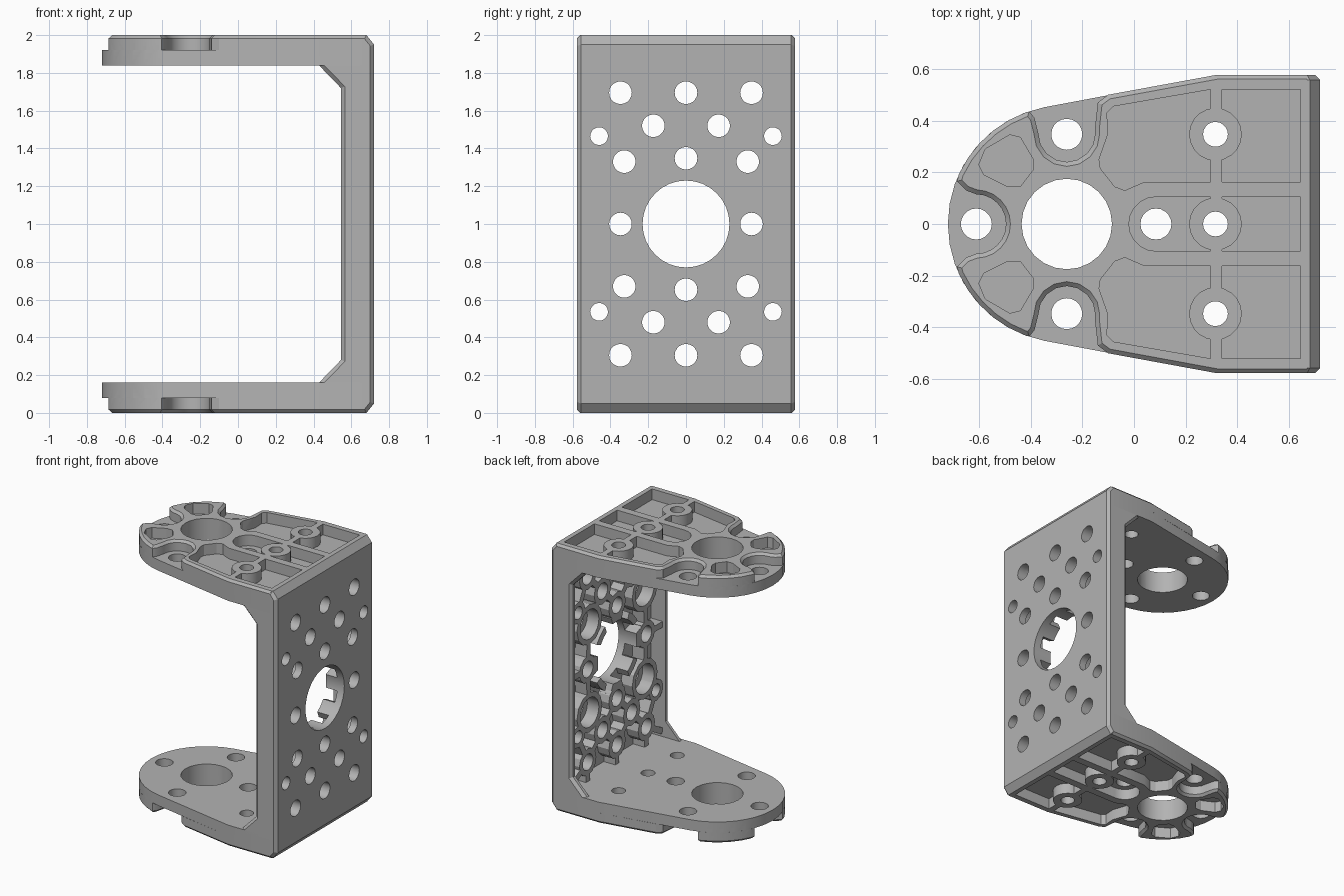
import bpy, bmesh, math
from mathutils import Matrix, Vector

if "Cube" in bpy.data.objects:
    bpy.data.objects.remove(bpy.data.objects["Cube"], do_unlink=True)

grey = bpy.data.materials.new("plain_grey")
grey.use_nodes = True
grey.diffuse_color = (0.45, 0.45, 0.45, 1)
grey.node_tree.nodes["Principled BSDF"].inputs["Base Color"].default_value = (0.45, 0.45, 0.45, 1)

HALF = 0.577      # half depth of the bracket
FLOOR = 1.92      # floor level of the pockets in an arm


def circle(cx, cy, r, n=20, start=0.0, sweep=math.tau):
    count = n if sweep == math.tau else n + 1
    return [(cx + r * math.cos(start + sweep * i / n),
             cy + r * math.sin(start + sweep * i / n)) for i in range(count)]


def mirrored(half):
    """Close a half outline (y >= 0, running from +x to -x) across y = 0."""
    return half + [(x, -y) for x, y in reversed(half) if abs(y) > 1e-5]


def flip(pts):
    return [(x, -y) for x, y in pts]


def prism(bm, pts, lo, hi, axis="z"):
    """Extrude a closed 2D outline along an axis."""
    place = {"z": lambda a, b, h: (a, b, h),
             "y": lambda a, b, h: (a, h, b),
             "x": lambda a, b, h: (h, a, b)}[axis]
    low = [bm.verts.new(place(a, b, lo)) for a, b in pts]
    high = [bm.verts.new(place(a, b, hi)) for a, b in pts]
    faces = [bm.faces.new(low), bm.faces.new(high)]
    for i in range(len(pts)):
        j = (i + 1) % len(pts)
        faces.append(bm.faces.new((low[i], low[j], high[j], high[i])))
    bmesh.ops.recalc_face_normals(bm, faces=faces)


def bevel(bm, rule, width):
    edges = [e for e in bm.edges if rule(*(v.co for v in e.verts))]
    bmesh.ops.bevel(bm, geom=edges, offset=width, segments=1,
                    affect="EDGES", clamp_overlap=True)


def finish(bm, name):
    mesh = bpy.data.meshes.new(name)
    bm.to_mesh(mesh)
    bm.free()
    mesh.materials.append(grey)
    obj = bpy.data.objects.new(name, mesh)
    bpy.context.collection.objects.link(obj)
    return obj


def solid(name, outlines, lo, hi, axis="z"):
    bm = bmesh.new()
    for pts in outlines:
        prism(bm, pts, lo, hi, axis)
    return finish(bm, name)


def boolean(obj, other, operation="DIFFERENCE", keep=False):
    mod = obj.modifiers.new("cut", "BOOLEAN")
    mod.operation, mod.object, mod.solver = operation, other, "EXACT"
    mod.use_self = True
    bpy.context.view_layer.objects.active = obj
    bpy.ops.object.modifier_apply(modifier=mod.name)
    if not keep:
        bpy.data.objects.remove(other, do_unlink=True)


# Arm: full lower layer, and an upper layer with three open notches
nose = circle(-0.26, 0, 0.46, 8, math.radians(101), math.radians(79))
nose[-1] = (-0.72, 0)
side = [(0.67, HALF), (0.32, HALF)]
arm = solid("upper_arm", [mirrored(side + nose)], 1.84, FLOOR)

notch = [(-0.1, 0.5), (-0.14, 0.47), (-0.15, 0.38)]
notch += circle(-0.26, 0.35, 0.11, 8, 0, -math.pi) + [(-0.385, 0.41), (-0.405, 0.435)]
lobe = circle(-0.26, 0, 0.46, 5, math.radians(110), math.radians(45))
mouth = [(-0.685, 0.165), (-0.65, 0.13)] + circle(-0.61, 0, 0.115, 6, math.pi / 2, -math.pi / 2)
bm = bmesh.new()
prism(bm, mirrored(side + notch + lobe + mouth), FLOOR, 2.0)
bevel(bm, lambda a, b: min(a.z, b.z) > 1.99 and min(a.x, b.x) < 0.66, 0.017)
top_layer = finish(bm, "arm_top_layer")
boolean(arm, top_layer, "UNION")

# Arm pockets, leaving round bosses and straight ribs standing
front = [(0.295, 0.52), (-0.08, 0.455), (-0.105, 0.43), (-0.1, 0.35), (-0.135, 0.25),
         (-0.13, 0.215), (-0.075, 0.145), (-0.035, 0.13), (0.04, 0.163), (0.295, 0.163)]
rear = [(0.34, 0.163), (0.645, 0.163), (0.645, 0.52), (0.34, 0.52)]
toe = [(-0.6, 0.23), (-0.575, 0.29), (-0.48, 0.345), (-0.44, 0.335), (-0.39, 0.25),
       (-0.39, 0.21), (-0.44, 0.145), (-0.49, 0.145), (-0.58, 0.19)]
slot = circle(0.085, 0, 0.105, 10, math.pi / 2, math.pi) + [(0.295, -0.105), (0.295, 0.105)]
bay = [(0.34, -0.105), (0.645, -0.105), (0.645, 0.105), (0.34, 0.105)]
pockets = solid("pocket_cutter", [front, rear, toe, flip(front), flip(rear), flip(toe), slot, bay],
                FLOOR, 2.1)
bosses = solid("boss_keeper", [circle(0.315, y, 0.102) for y in (-0.347, 0, 0.347)], 1.8, 2.2)
boolean(pockets, bosses)
boolean(arm, pockets)

# Arm bores
bores = [circle(-0.26, 0, 0.175, 24), circle(-0.61, 0, 0.06), circle(0.085, 0, 0.06)]
bores += [circle(-0.26, s * 0.347, 0.06) for s in (-1, 1)]
bores += [circle(0.315, y, 0.048) for y in (-0.347, 0, 0.347)]
boolean(arm, solid("bore_cutter", bores, 1.7, 2.1))

# Lower arm is the upper one reflected about mid height
lower = arm.copy()
lower.data = arm.data.copy()
lower.name = "lower_arm"
bpy.context.collection.objects.link(lower)
bm = bmesh.new()
bm.from_mesh(lower.data)
bm.transform(Matrix.Translation((0, 0, 2)) @ Matrix.Scale(-1, 4, Vector((0, 0, 1))))
bmesh.ops.reverse_faces(bm, faces=bm.faces[:])
bm.to_mesh(lower.data)
bm.free()

# Back plate with corner gussets, hollowed from the inside
half = [(0.72, 1.95), (0.68, 2.0), (0.65, 2.0), (0.65, 1.88), (0.39, 1.88), (0.545, 1.72)]
bm = bmesh.new()
prism(bm, half + [(x, 2 - z) for x, z in reversed(half)], -HALF, HALF, "y")
bevel(bm, lambda a, b: abs(a.y - b.y) < 1e-4, 0.022)
plate = finish(bm, "back_plate")
w = 0.535
hollow = [(-w, 0.16), (w, 0.16), (w, 1.84), (-w, 1.84)]
boolean(plate, solid("hollow_cutter", [hollow], 0.3, 0.665, "x"))

# Hole layout of the upper front quarter: y, z above the middle, hole radius, boss radius
quarter = [(0, 0.695, 0.06, 0.1), (0.347, 0.695, 0.06, 0.1), (0.173, 0.52, 0.06, 0.1),
           (0.327, 0.33, 0.06, 0.15), (0, 0.348, 0.06, 0.1), (0.347, 0, 0.06, 0.1),
           (0.46, 0.465, 0.047, 0.08)]
signs = [(a, b) for a in (1, -1) for b in (1, -1)]
holes = {(a * y, 1 + b * z, r, R) for y, z, r, R in quarter for a, b in signs}
holes = sorted(holes)


def strut(a, b, width=0.045):
    a, b = Vector(a), Vector(b)
    n = (b - a).normalized().orthogonal() * width / 2
    return [tuple(p) for p in (a + n, b + n, b - n, a - n)]


# Lattice: bosses, a ring round the centre opening and diagonal struts
links = [(0, 2), (1, 2), (2, 3), (2, 4), (3, 5), (3, 6), (1, 6)]
spans = [(quarter[i][:2], quarter[j][:2]) for i, j in links]
spans += [((0.347, 0), (0.536, 0)), ((0.347, 0.695), (0.536, 0.8)),
          ((0, 0.695), (0, 0.84)), ((0.347, 0.695), (0.347, 0.84))]
outlines = [circle(y, z, R, 12) for y, z, r, R in holes] + [circle(0, 1, 0.28, 32)]
for a, b in signs:
    outlines += [strut((a * p[0], 1 + b * p[1]), (a * q[0], 1 + b * q[1])) for p, q in spans]
lattice = solid("rib_lattice", outlines[:1], 0.57, 0.67, "x")
for pts in outlines[1:]:
    boolean(lattice, solid("rib", [pts], 0.57, 0.67, "x"), "UNION")
bpy.context.view_layer.update()
inside = solid("lattice_limit", [hollow], 0.5, 0.7, "x")
boolean(lattice, inside, "INTERSECT")

# Counterbores in the four large bosses and slots through the centre ring
boolean(lattice, solid("counterbore", [circle(y, z, 0.11) for y, z, r, R in holes if R > 0.12],
                       0.5, 0.68, "x"))
for k in range(4):
    t = math.radians(22.5 + 45 * k)
    d = Vector((math.cos(t), math.sin(t))) * 0.3
    centre = Vector((0, 1))
    boolean(lattice, solid("ring_slot", [strut(centre - d, centre + d, 0.08)], 0.5, 0.68, "x"))

# Holes through the plate and lattice
drill = solid("drill", [circle(y, z, r) for y, z, r, R in holes] + [circle(0, 1, 0.23, 32)],
              0.4, 0.9, "x")
boolean(plate, drill, keep=True)
boolean(lattice, drill)

# Smooth bores, crisp corners
for obj in (arm, lower, plate, lattice):
    bpy.ops.object.select_all(action="DESELECT")
    obj.select_set(True)
    bpy.context.view_layer.objects.active = obj
    bpy.ops.object.shade_smooth_by_angle(angle=math.radians(25))
